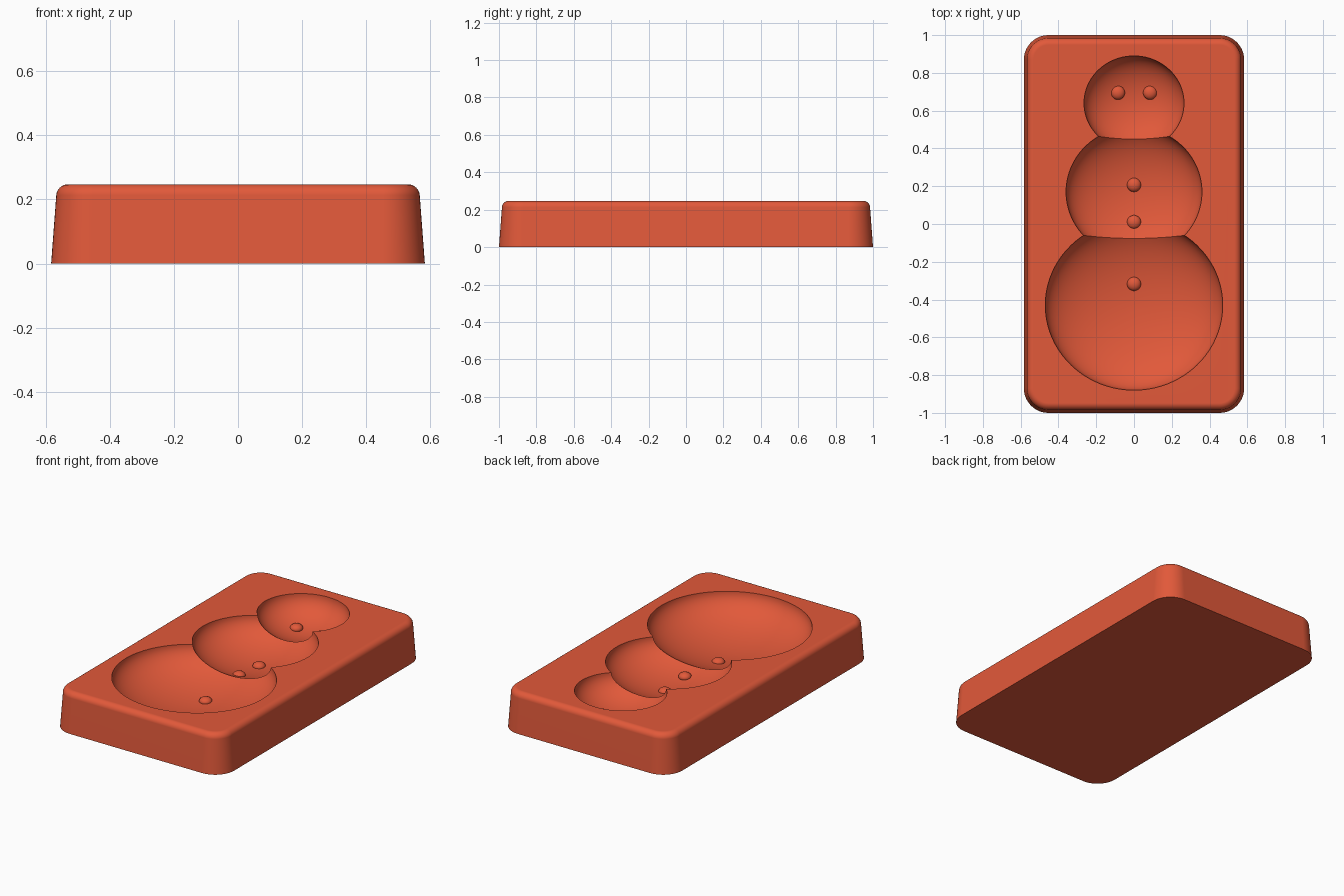
import bpy, bmesh, math

cube = bpy.data.objects.get("Cube")
if cube:
    bpy.data.objects.remove(cube, do_unlink=True)

HALF_X, HALF_Y, TOP = 0.583, 1.0, 0.247

red = bpy.data.materials.new("brick_red")
red.use_nodes = True
color = (0.76, 0.1, 0.042, 1)
red.diffuse_color = color
red.node_tree.nodes["Principled BSDF"].inputs["Base Color"].default_value = color


def finish(name, bm):
    mesh = bpy.data.meshes.new(name)
    bm.to_mesh(mesh)
    bm.free()
    ob = bpy.data.objects.new(name, mesh)
    bpy.context.collection.objects.link(ob)
    mesh.materials.append(red)
    return ob


def select(ob):
    bpy.ops.object.select_all(action='DESELECT')
    ob.select_set(True)
    bpy.context.view_layer.objects.active = ob


def smooth(ob):
    select(ob)
    bpy.ops.object.shade_smooth_by_angle(angle=math.radians(35))


def ellipsoid(name, center, radii, segments, rings):
    bm = bmesh.new()
    bmesh.ops.create_uvsphere(bm, u_segments=segments, v_segments=rings, radius=1)
    bmesh.ops.scale(bm, vec=radii, verts=bm.verts)
    bmesh.ops.translate(bm, vec=center, verts=bm.verts)
    return finish(name, bm)


def rounded_ring(bm, inset, z, radius=0.13, steps=12):
    """One rounded rectangle of vertices, shrunk inwards by inset."""
    r = radius - inset
    ring = []
    for quarter, (sx, sy) in enumerate([(1, 1), (-1, 1), (-1, -1), (1, -1)]):
        for i in range(steps + 1):
            a = math.pi / 2 * (quarter + i / steps)
            ring.append(bm.verts.new((sx * (HALF_X - radius) + r * math.cos(a),
                                      sy * (HALF_Y - radius) + r * math.sin(a), z)))
    return ring


# Block with drafted walls and a rounded upper edge
bm = bmesh.new()
edge, draft = 0.036, 0.016
levels = [(0, 0)]
for i in range(9):
    a = math.radians(4 + 86 * i / 8)
    levels.append((draft + edge * (1 - math.cos(a)), TOP - edge * (1 - math.sin(a))))
rings = [rounded_ring(bm, inset, z) for inset, z in levels]
for low, high in zip(rings, rings[1:]):
    for i in range(len(low)):
        j = (i + 1) % len(low)
        bm.faces.new((low[i], low[j], high[j], high[i]))
bm.faces.new(rings[-1])
bm.faces.new(rings[0][::-1])
block = finish("mould_block", bm)

# Cavities: centre y, half width, half length, depth
cavities = {"head": (0.64, 0.265, 0.25, 0.15),
            "middle": (0.17, 0.36, 0.345, 0.166),
            "base": (-0.43, 0.47, 0.45, 0.188)}
for name, (y, rx, ry, depth) in cavities.items():
    cutter = ellipsoid(name + "_cutter", (0, y, TOP), (rx, ry, depth), 80, 41)
    cutter.hide_render = True
    smooth(cutter)
    select(block)
    mod = block.modifiers.new("cavity", 'BOOLEAN')
    mod.operation, mod.solver, mod.object = 'DIFFERENCE', 'EXACT', cutter
    bpy.ops.object.modifier_apply(modifier=mod.name)
    bpy.data.objects.remove(cutter, do_unlink=True)

smooth(block)
weighted = block.modifiers.new("even_shading", 'WEIGHTED_NORMAL')
weighted.keep_sharp = True


# Raised eyes and buttons on the cavity floors
def bump(name, cavity, x, y):
    cy, rx, ry, depth = cavities[cavity]
    floor = TOP - depth * math.sqrt(1 - (x / rx) ** 2 - ((y - cy) / ry) ** 2)
    smooth(ellipsoid(name, (x, y, floor), (0.037, 0.037, 0.025), 24, 12))


bump("left_eye", "head", 0.085, 0.695)
bump("right_eye", "head", -0.085, 0.695)
bump("upper_button", "middle", 0, 0.207)
bump("middle_button", "middle", 0, 0.01)
bump("lower_button", "base", 0, -0.317)
